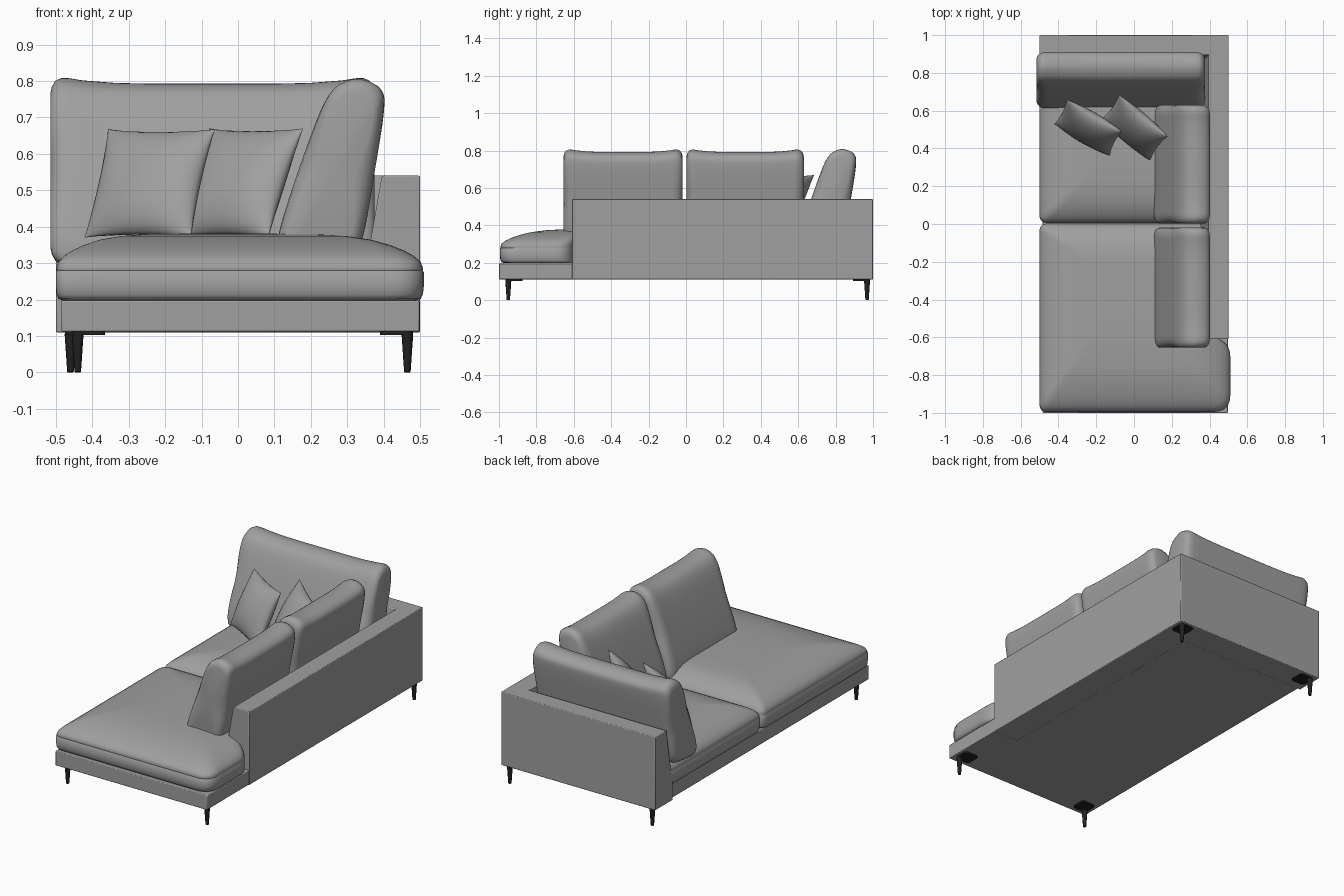
import bpy
import bmesh
import math
from mathutils import Vector

cube = bpy.data.objects.get("Cube")
if cube:
    bpy.data.objects.remove(cube, do_unlink=True)


def material(name, rgb):
    mat = bpy.data.materials.new(name)
    mat.use_nodes = True
    mat.diffuse_color = (*rgb, 1)
    mat.node_tree.nodes["Principled BSDF"].inputs["Base Color"].default_value = (*rgb, 1)
    return mat


FABRIC = material("grey fabric", (0.35, 0.35, 0.35))
METAL = material("black metal", (0.015, 0.015, 0.015))


def finish(name, bm, mat, angle=40, bevel=0):
    bmesh.ops.recalc_face_normals(bm, faces=bm.faces)
    mesh = bpy.data.meshes.new(name)
    bm.to_mesh(mesh)
    bm.free()
    mesh.materials.append(mat)
    obj = bpy.data.objects.new(name, mesh)
    bpy.context.collection.objects.link(obj)
    if bevel:
        mod = obj.modifiers.new("Soft edge", "BEVEL")
        mod.width, mod.segments = bevel, 2
    bpy.ops.object.select_all(action="DESELECT")
    obj.select_set(True)
    bpy.context.view_layer.objects.active = obj
    bpy.ops.object.shade_smooth_by_angle(angle=math.radians(angle))
    return obj


def loft(bm, rings):
    """Skin equal-length point rings and close both ends."""
    loops = [[bm.verts.new(p) for p in ring] for ring in rings]
    n = len(loops[0])
    for a, b in zip(loops, loops[1:]):
        for i in range(n):
            j = (i + 1) % n
            bm.faces.new((a[i], a[j], b[j], b[i]))
    for loop in (loops[0], loops[-1]):
        hub = bm.verts.new(sum((v.co for v in loop), Vector()) / n)
        for i in range(n):
            bm.faces.new((loop[i], loop[(i + 1) % n], hub))


def prism(name, profile, start, end, place, bevel):
    bm = bmesh.new()
    ends = [[bm.verts.new(place(d, z, w)) for d, z in profile] for w in (start, end)]
    bm.faces.new(ends[0])
    bm.faces.new(ends[1])
    n = len(profile)
    for i in range(n):
        j = (i + 1) % n
        bm.faces.new((ends[0][i], ends[0][j], ends[1][j], ends[1][i]))
    return finish(name, bm, FABRIC, 30, bevel)


def along_y(d, z, w):
    return Vector((d, w, z))


def along_x(d, z, w):
    return Vector((w, d, z))


# Platform and the two low walls, thicker towards the floor
prism("base", [(-0.485, 0.112), (0.498, 0.112), (0.498, 0.197), (-0.485, 0.197)],
      -1, 0.95, along_y, 0.004)
wall = [(0, 0.11), (0, 0.54), (-0.105, 0.54), (-0.165, 0.2), (-0.165, 0.11)]
prism("side_wall", [(0.5 + d, z) for d, z in wall], -0.61, 0.998, along_y, 0.004)
prism("back_wall", [(1 + d, z) for d, z in wall], -0.5, 0.5, along_x, 0.004)


# Seat cushions: rounded outlines with a crowned top
def rounded(corners, steps=6):
    pts = []
    n = len(corners)
    for i, (x, y, r) in enumerate(corners):
        c = Vector((x, y))
        ends = []
        for k in (i - 1, (i + 1) % n):
            side = Vector(corners[k][:2]) - c
            ends.append((c + side.normalized() * r, side))
        (a, _), (b, side) = ends
        for s in range(steps + 1):
            t = s / steps
            pts.append(a * (1 - t) ** 2 + c * 2 * t * (1 - t) + b * t * t)
        # straight run to the next corner
        stop = Vector(corners[(i + 1) % n][:2]) - side.normalized() * corners[(i + 1) % n][2]
        pts += [b.lerp(stop, q / 6) for q in range(1, 6)]
    return pts


def seat(name, corners, centre):
    outline, c = rounded(corners), Vector(centre)
    layers = [(0.96, 0.198), (0.985, 0.202), (0.996, 0.215), (1, 0.235), (1, 0.276),
              (0.994, 0.28), (0.997, 0.285), (0.985, 0.303), (0.95, 0.32), (0.9, 0.335),
              (0.83, 0.35), (0.74, 0.364), (0.62, 0.374), (0.45, 0.38), (0.2, 0.381)]
    bm = bmesh.new()
    loft(bm, [[(*(c + (p - c) * s), z) for p in outline] for s, z in layers])
    finish(name, bm, FABRIC, 60)


seat("chaise_seat_cushion",
     [(-0.5, -0.995, 0.04), (0.51, -0.995, 0.09), (0.51, -0.615, 0.09),
      (0.4, -0.6, 0.02), (0.4, 0.002, 0.03), (-0.5, 0.002, 0.04)], (-0.04, -0.35))
seat("rear_seat_cushion",
     [(-0.5, 0.006, 0.04), (0.4, 0.006, 0.04), (0.4, 0.88, 0.04), (-0.5, 0.88, 0.04)],
     (-0.04, 0.44))


# Leaning back cushions: one soft profile swept between rounded ends
def smooth_loop(points, steps=4):
    pts = [Vector(p) for p in points]
    n, out = len(pts), []
    for i in range(n):
        a, b, c, d = (pts[(i + k) % n] for k in (-1, 0, 1, 2))
        for s in range(steps):
            t = s / steps
            out.append(0.5 * (2 * b + (c - a) * t + (2 * a - 5 * b + 4 * c - d) * t * t
                              + (3 * b - a - 3 * c + d) * t ** 3))
    return out


LEAN = smooth_loop([(0.105, 0.33), (0.125, 0.43), (0.2, 0.65), (0.25, 0.755), (0.3, 0.788),
                    (0.35, 0.79), (0.395, 0.765), (0.4, 0.71), (0.375, 0.55), (0.345, 0.38),
                    (0.31, 0.315), (0.21, 0.295), (0.125, 0.295)])


def back_cushion(name, start, end, shift, place):
    mid, half = (start + end) / 2, (end - start) / 2
    c = Vector((0.26, 0.54))
    ends = [(0, 0.055), (0.004, 0.035), (0.014, 0.016), (0.03, 0.004), (0.05, 0)]
    stations = [(-half + o, i) for o, i in ends]
    stations += [(half * k / 5, 0) for k in range(-4, 5)]
    stations += [(half - o, i) for o, i in reversed(ends)]
    rings = []
    for w, inset in stations:
        ring = []
        ear = 0.027 * abs(w / half) ** 5
        for p in LEAN:
            off = p - c
            q = p - off.normalized() * inset
            lift = max(0, (p.y - 0.6) / 0.19) ** 2
            ring.append(place(q.x + shift, q.y + ear * lift, mid + w))
        rings.append(ring)
    bm = bmesh.new()
    loft(bm, rings)
    finish(name, bm, FABRIC, 70)


back_cushion("front_side_cushion", -0.655, -0.018, 0, along_y)
back_cushion("rear_side_cushion", 0.002, 0.63, 0, along_y)
back_cushion("back_cushion", -0.515, 0.375, 0.508, along_x)


# Scatter pillows: pinched squares leaning on the back cushions
def pillow(name, bottom, top, direction, size=0.34, thick=0.062, n=16):
    bottom, top = Vector(bottom), Vector(top)
    across = Vector((*direction, 0)).normalized()
    up = top - bottom
    centre = (top + bottom) / 2
    normal = across.cross(up).normalized()
    bm = bmesh.new()
    for side in (-1, 1):
        grid = []
        for i in range(n + 1):
            row = []
            for j in range(n + 1):
                u = math.sin(math.pi / 2 * (2 * i / n - 1))
                v = math.sin(math.pi / 2 * (2 * j / n - 1))
                x = u * (1 - 0.07 * (1 - v * v) * u * u)
                y = v * (1 - 0.07 * (1 - u * u) * v * v)
                puff = thick * ((1 - u * u) * (1 - v * v)) ** 0.55
                row.append(bm.verts.new(centre + across * x * size / 2 + up * y / 2
                                        + normal * puff * side))
            grid.append(row)
        for i in range(n):
            for j in range(n):
                bm.faces.new((grid[i][j], grid[i + 1][j], grid[i + 1][j + 1], grid[i][j + 1]))
    bmesh.ops.remove_doubles(bm, verts=bm.verts, dist=0.0005)
    finish(name, bm, FABRIC, 80)


pillow("left_pillow", (-0.275, 0.445, 0.37), (-0.21, 0.575, 0.668), (0.86, -0.5))
pillow("right_pillow", (-0.045, 0.445, 0.37), (0.05, 0.575, 0.67), (0.76, -0.65))


# Tapered legs, each under the outer corner of a mounting plate
def leg(name, x, y):
    bm = bmesh.new()
    sx, sy = math.copysign(1, x), math.copysign(1, y)
    circle = [(math.cos(math.tau * k / 16), math.sin(math.tau * k / 16)) for k in range(16)]
    loft(bm, [[(x + r * a, y + r * b, z) for a, b in circle]
              for r, z in ((0.007, 0), (0.009, 0.002), (0.016, 0.105))])
    px, py = x - sx * 0.03, y - sy * 0.03
    plate = rounded([(px + a * 0.045, py + b * 0.045, 0.02)
                     for a, b in ((-1, -1), (1, -1), (1, 1), (-1, 1))], 4)
    loft(bm, [[(*p, z) for p in plate] for z in (0.103, 0.113)])
    finish(name, bm, METAL)


leg("front_right_leg", -0.44, -0.95)
leg("front_left_leg", 0.465, -0.95)
leg("back_right_leg", -0.46, 0.968)
leg("back_left_leg", 0.465, 0.968)
